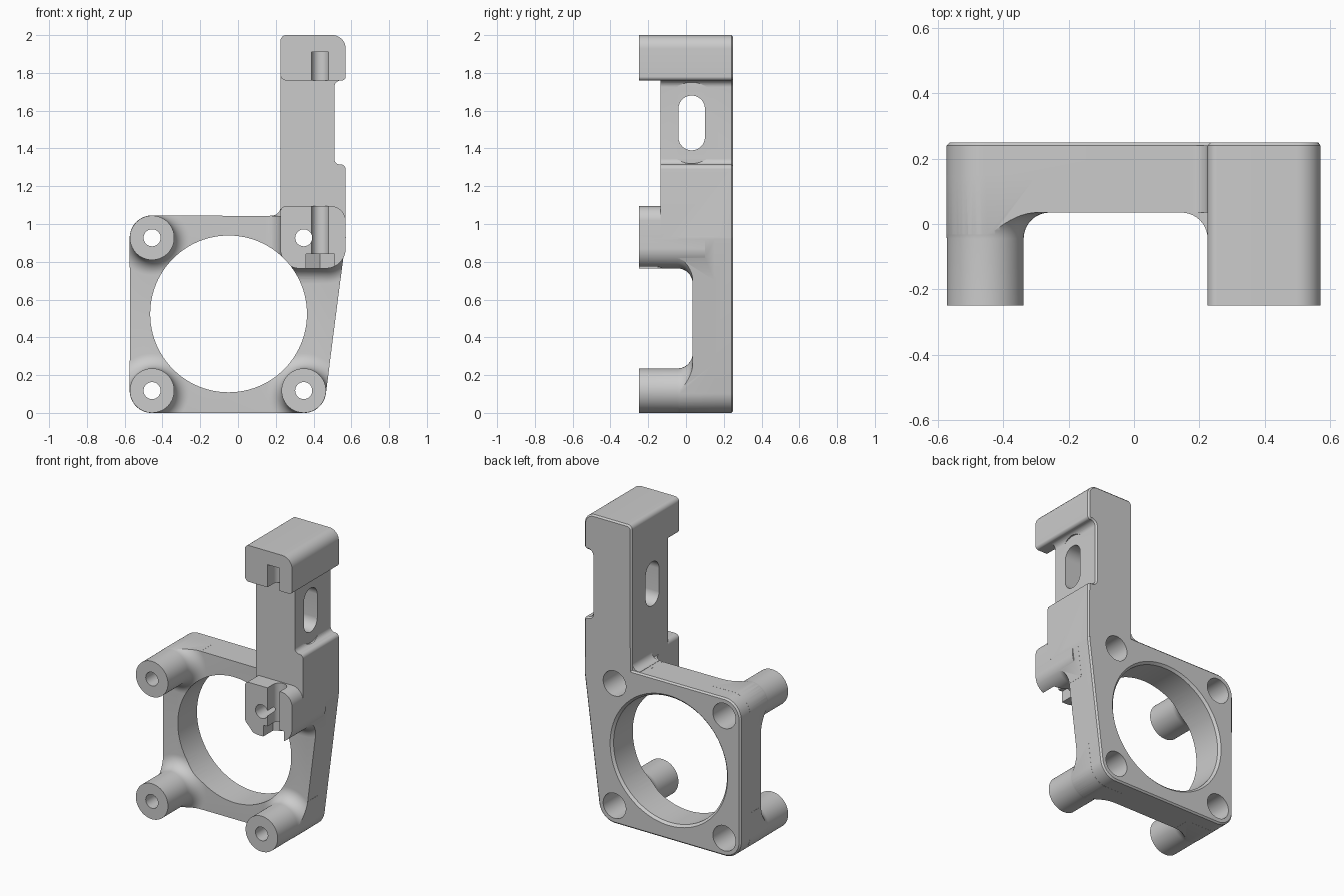
import bpy, bmesh
from math import sin, cos, pi, tan
from mathutils import Vector

cube = bpy.data.objects.get("Cube")
if cube:
    bpy.data.objects.remove(cube, do_unlink=True)

grey = bpy.data.materials.new("plain_grey")
grey.use_nodes = True
colour = (0.6, 0.6, 0.6, 1)
grey.diffuse_color = colour
grey.node_tree.nodes["Principled BSDF"].inputs["Base Color"].default_value = colour

FRONT, BACK, PLATE = -0.25, 0.25, 0.035
STEPS = 96


def hull(circles, grow=0.0):
    """Convex outline wrapped round a set of (a, b, radius) circles."""
    points = []
    for i in range(STEPS):
        n = Vector((cos(2 * pi * i / STEPS), sin(2 * pi * i / STEPS)))
        a, b, r = max(circles, key=lambda c: c[0] * n.x + c[1] * n.y + c[2])
        points.append((a + (r + grow) * n.x, b + (r + grow) * n.y))
    return points


def rounded(corners):
    """Polygon outline whose (a, b, radius) corners are filleted."""
    points = []
    for i, (a, b, r) in enumerate(corners):
        p = Vector((a, b))
        if r == 0:
            points.append((a, b))
            continue
        u = (Vector(corners[i - 1][:2]) - p).normalized()
        v = (Vector(corners[(i + 1) % len(corners)][:2]) - p).normalized()
        half = u.angle(v) / 2
        centre = p + (u + v).normalized() * r / sin(half)
        start = p + u * r / tan(half) - centre
        end = p + v * r / tan(half) - centre
        for k in range(9):
            arm = start.lerp(end, k / 8).normalized() * r
            points.append(tuple(centre + arm))
    return points


def loft(name, rings, axis="y", chamfer=0.0):
    """Skin a stack of (depth, outline) rings and cap both ends."""
    place = {"x": lambda a, b, t: (t, a, b),
             "y": lambda a, b, t: (a, t, b),
             "z": lambda a, b, t: (a, b, t)}[axis]
    bm = bmesh.new()
    loops = [[bm.verts.new(place(a, b, t)) for a, b in outline] for t, outline in rings]
    for low, high in zip(loops, loops[1:]):
        for i in range(len(low)):
            bm.faces.new((low[i - 1], low[i], high[i], high[i - 1]))
    bm.faces.new(loops[0])
    back = bm.faces.new(loops[-1])
    bmesh.ops.recalc_face_normals(bm, faces=bm.faces)
    if chamfer:
        bmesh.ops.inset_individual(bm, faces=[back], thickness=chamfer, depth=chamfer)
    mesh = bpy.data.meshes.new(name)
    bm.to_mesh(mesh)
    bm.free()
    mesh.materials.append(grey)
    ob = bpy.data.objects.new(name, mesh)
    bpy.context.collection.objects.link(ob)
    return ob


def prism(name, outline, start, end, axis="y", chamfer=0.0):
    return loft(name, [(start, outline), (end - chamfer, outline)], axis, chamfer)


def combine(target, tool, operation):
    """Apply a boolean and discard the tool."""
    mod = target.modifiers.new("combine", "BOOLEAN")
    mod.operation, mod.solver, mod.object = operation, "MANIFOLD", tool
    bpy.context.view_layer.objects.active = target
    bpy.ops.object.modifier_apply(modifier=mod.name)
    bpy.data.objects.remove(tool, do_unlink=True)


def flared(name, circles):
    """Post standing on the plate with a concave fillet round its foot."""
    r = 0.08
    rings = [(FRONT, hull(circles))]
    for k in range(11):
        t = k / 10 * pi / 2
        rings.append((PLATE - r + r * sin(t), hull(circles, r * (1 - cos(t)))))
    rings.append((0.15, hull(circles, r)))
    return loft(name, rings)


# Plate outline and mounting positions
lo, hi, left, right = 0.118, 0.927, -0.455, 0.348
plate_shape = [(left, lo, 0.118), (left, hi, 0.118), (right, lo, 0.118), (0.455, hi, 0.115)]
block_shape = [(0.255, 1.065, 0.03), (0.49, 1.015, 0.08),
               (0.465, 0.87, 0.105), (0.325, 0.865, 0.1)]
mounts = [(left, lo), (left, hi), (right, lo), (right, hi)]

body = prism("mount_bracket", hull(plate_shape), PLATE, BACK, chamfer=0.01)

# Three round posts and the clamp block, with feet trimmed to the plate outline
posts = [[(x, z, 0.1175)] for x, z in mounts[:3]] + [block_shape]
for shape in posts:
    post = flared("post", shape)
    combine(post, prism("trim", hull(plate_shape, 0.0005), -0.3, 0.3), "INTERSECT")
    combine(body, post, "UNION")
combine(body, prism("clamp_block", hull(block_shape), FRONT, 0.1), "UNION")

# Tower with its stepped side, the overhanging head and the corner web
tower = rounded([(0.225, 0.93, 0), (0.225, 2.0, 0.03), (0.57, 2.0, 0.07),
                 (0.57, 1.76, 0.02), (0.51, 1.76, 0.035), (0.51, 1.315, 0.03),
                 (0.57, 1.315, 0.025), (0.57, 0.925, 0)])
combine(body, prism("tower", tower, -0.135, BACK, chamfer=0.01), "UNION")
head = rounded([(0.225, 1.76, 0.03), (0.225, 2.0, 0.03), (0.57, 2.0, 0.07), (0.57, 1.76, 0.02)])
combine(body, prism("head", head, FRONT, 0.2), "UNION")
web = rounded([(0.17, 1.0, 0), (0.17, 1.045, 0), (0.225, 1.045, 0.045),
               (0.225, 1.1, 0), (0.3, 1.1, 0), (0.3, 1.0, 0)])
combine(body, prism("web", web, PLATE, BACK - 0.01), "UNION")

# Large bore with a bevelled back rim
bore = [(-0.05, 0.524, 0.415)]
combine(body, loft("bore", [(-0.4, hull(bore)), (0.235, hull(bore)),
                            (0.265, hull(bore, 0.03))]), "DIFFERENCE")

# Screw holes with counterbores from the back
for x, z in mounts:
    combine(body, prism("screw_hole", hull([(x, z, 0.045)]), -0.4, 0.4), "DIFFERENCE")
    combine(body, prism("counterbore", hull([(x, z, 0.083)]), 0.0, 0.4), "DIFFERENCE")

# Side slot and the washer relief around it
for name, r, start in (("slot", 0.07, 0.1), ("relief", 0.14, 0.51)):
    shape = hull([(0.03, 1.46, r), (0.03, 1.61, r)])
    combine(body, prism(name, shape, start, 0.7, "x"), "DIFFERENCE")

# Rod grooves in head and block, and the nut pocket below
groove = hull([(0.435, -0.19, 0.045), (0.435, -0.35, 0.045)])
for low, high in ((1.7, 1.91), (0.7, 1.2)):
    combine(body, prism("groove", groove, low, high, "z"), "DIFFERENCE")
pocket = [(0.36, -0.3), (0.51, -0.3), (0.51, -0.147), (0.435, -0.103), (0.36, -0.147)]
combine(body, prism("nut_pocket", pocket, 0.7, 0.84, "z"), "DIFFERENCE")

bpy.ops.object.select_all(action="DESELECT")
body.select_set(True)
bpy.context.view_layer.objects.active = body
bpy.ops.object.shade_smooth_by_angle(angle=pi / 6)
